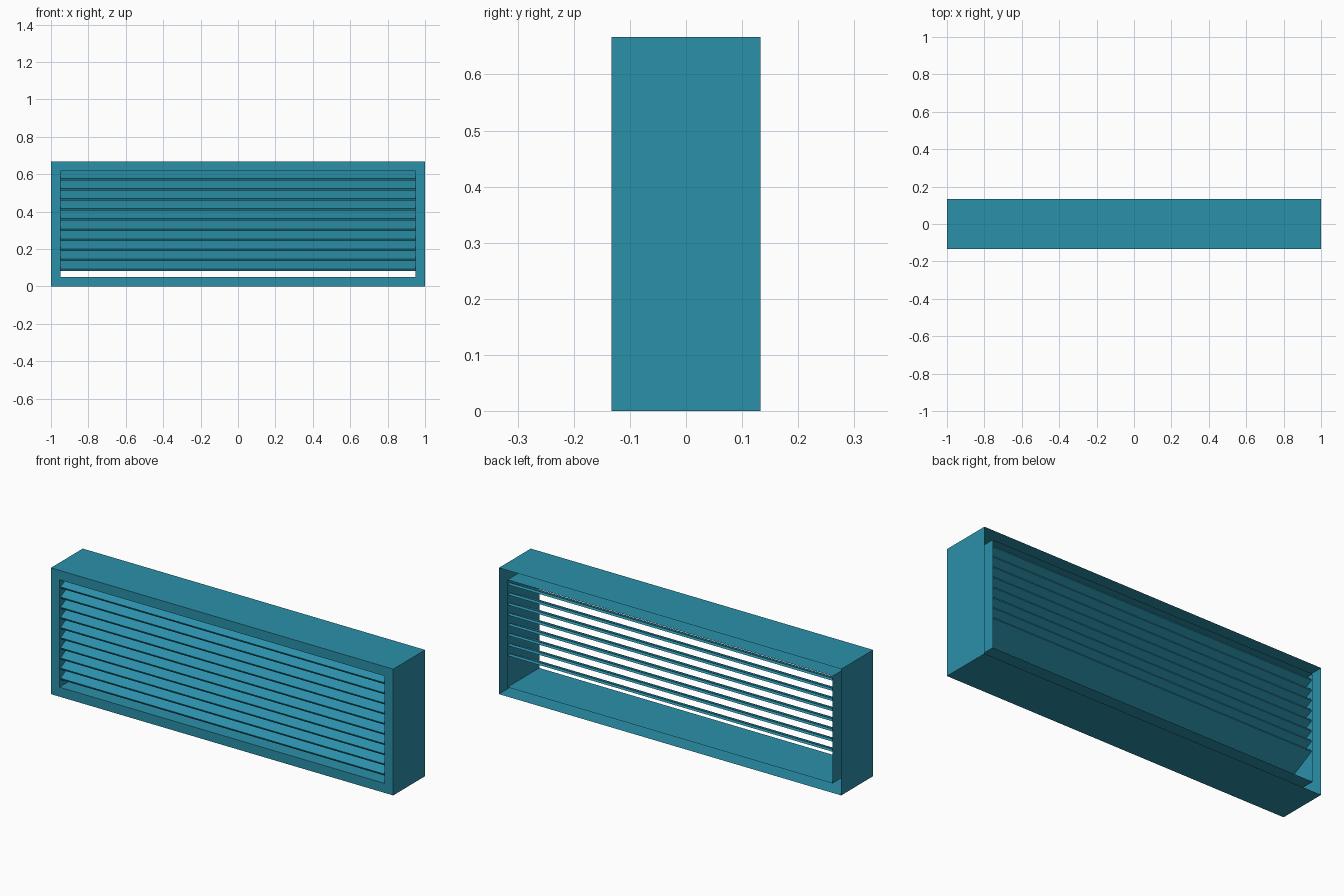
import bpy, bmesh
from math import radians, sin, cos
from mathutils import Vector

if "Cube" in bpy.data.objects:
    bpy.data.objects.remove(bpy.data.objects["Cube"])

W, D, H = 1.0, 0.133, 0.667      # half width, half depth, height
B = 0.05                         # frame border
SLATS, PITCH = 10, 0.0536
TILT, LENGTH, THICK = radians(28), 0.275, 0.012

mat = bpy.data.materials.new("teal_paint")
mat.diffuse_color = (0.024, 0.28, 0.40, 1)
mat.use_nodes = True
mat.node_tree.nodes["Principled BSDF"].inputs["Base Color"].default_value = mat.diffuse_color


def finish(bm, name):
    bmesh.ops.recalc_face_normals(bm, faces=bm.faces)
    mesh = bpy.data.meshes.new(name)
    bm.to_mesh(mesh)
    bm.free()
    mesh.materials.append(mat)
    obj = bpy.data.objects.new(name, mesh)
    bpy.context.collection.objects.link(obj)
    return obj


# Frame: open-backed sheet channel (outer wall, front border, inner wall)
bm = bmesh.new()
rings = []
for inset, y in ((0, D), (0, -D), (B, -D), (B, D)):
    x, lo, hi = W - inset, inset, H - inset
    rings.append([bm.verts.new((px, y, pz))
                  for px, pz in ((-x, lo), (x, lo), (x, hi), (-x, hi))])
for a, b in zip(rings, rings[1:]):
    for i in range(4):
        j = (i + 1) % 4
        bm.faces.new((a[i], a[j], b[j], b[i]))
finish(bm, "louvre_frame")

# Slats: tilted blades, low at the front, trimmed under the frame's top wall
along = Vector((0, cos(TILT), sin(TILT))) * LENGTH
across = Vector((0, -sin(TILT), cos(TILT))) * THICK
for n in range(SLATS):
    bm = bmesh.new()
    p = Vector((-W + B, -0.118, 0.083 + n * PITCH))
    profile = [bm.verts.new(v) for v in
               (p, p + along, p + along + across, p + across)]
    face = bm.faces.new(profile)
    ext = bmesh.ops.extrude_face_region(bm, geom=[face])
    bmesh.ops.translate(bm, vec=(2 * (W - B), 0, 0),
                        verts=[v for v in ext["geom"] if isinstance(v, bmesh.types.BMVert)])
    bmesh.ops.bisect_plane(bm, geom=bm.verts[:] + bm.edges[:] + bm.faces[:],
                           plane_co=(0, 0, H - B), plane_no=(0, 0, 1), clear_outer=True)
    bmesh.ops.holes_fill(bm, edges=[e for e in bm.edges if e.is_boundary], sides=0)
    finish(bm, f"slat_{n + 1}")
